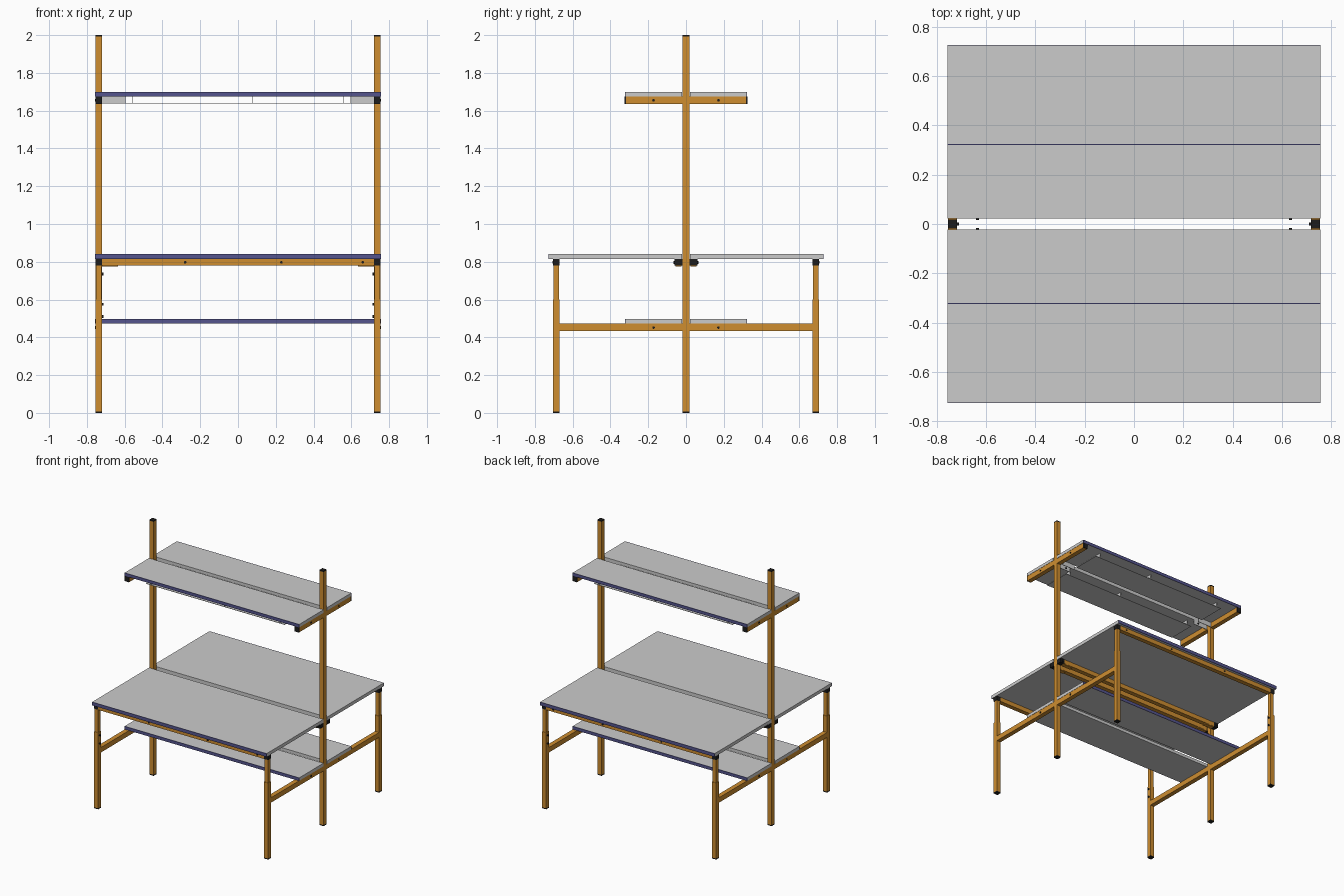
import bpy, bmesh
from mathutils import Matrix, Vector

if "Cube" in bpy.data.objects:
    bpy.data.objects.remove(bpy.data.objects["Cube"])


def material(name, rgb):
    m = bpy.data.materials.new(name)
    m.diffuse_color = (*rgb, 1)
    m.use_nodes = True
    m.node_tree.nodes["Principled BSDF"].inputs["Base Color"].default_value = m.diffuse_color
    return m


ORANGE = material("orange_paint", (0.62, 0.27, 0.03))
BLACK = material("black_plastic", (0.012, 0.012, 0.012))
BLUE = material("blue_edging", (0.09, 0.09, 0.27))


def finish(name, bm, mat):
    me = bpy.data.meshes.new(name)
    bm.to_mesh(me)
    bm.free()
    ob = bpy.data.objects.new(name, me)
    if mat:
        me.materials.append(mat)
    bpy.context.collection.objects.link(ob)
    return ob


def box(name, x, y, z, mat=None):
    """Box spanning the (min, max) pairs x, y and z."""
    lo, hi = [Vector(map(f, (x, y, z))) for f in (min, max)]
    bm = bmesh.new()
    bmesh.ops.create_cube(bm, size=1)
    bm.transform(Matrix.Translation((lo + hi) / 2) @ Matrix.Diagonal((*(hi - lo), 1)))
    return finish(name, bm, mat)


def bolt(name, pos, axis, r=0.007, length=0.008, mat=BLACK):
    bm = bmesh.new()
    bmesh.ops.create_cone(bm, cap_ends=True, segments=12, radius1=r, radius2=r, depth=length)
    turn = Vector((0, 0, 1)).rotation_difference(Vector(axis)).to_matrix().to_4x4()
    bm.transform(Matrix.Translation(pos) @ turn)
    return finish(name, bm, mat)


X, H = 0.737, 0.018        # frame line in x, half tube width
LEG_Y = 0.687


def panel(name, s, depth, z0, z1):
    # board with a blue band on its long outer edge
    box(name, (-0.757, 0.757), (s * 0.022, s * (depth - 0.003)), (z0, z1))
    box(name + "_edging", (-0.757, 0.757), (s * (depth - 0.003), s * depth), (z0, z1), BLUE)


for sx in (-1, 1):
    side = (sx * (X - H), sx * (X + H))
    # tall centre post with cap and foot
    box("centre_post", side, (-H, H), (0.008, 1.992), ORANGE)
    box("post_cap", side, (-H, H), (1.992, 2.0), BLACK)
    box("post_foot", side, (-H, H), (0, 0.008), BLACK)
    bolt("rail_bolt", (sx * (X - H - 0.004), 0, 0.735), (1, 0, 0))
    for sy in (-1, 1):
        # telescopic leg
        box("leg_sleeve", side, (sy * (LEG_Y - H), sy * (LEG_Y + H)), (0.008, 0.6), ORANGE)
        box("leg_foot", side, (sy * (LEG_Y - H), sy * (LEG_Y + H)), (0, 0.008), BLACK)
        box("leg_inner", (sx * (X - 0.015), sx * (X + 0.015)),
            (sy * (LEG_Y - 0.015), sy * (LEG_Y + 0.015)), (0.6, 0.78), ORANGE)
        box("leg_corner", side, (sy * (LEG_Y - H), sy * (LEG_Y + H)), (0.78, 0.814), BLACK)
        for z in (0.51, 0.575):
            bolt("leg_clamp", (sx * (X - H - 0.004), sy * LEG_Y, z), (1, 0, 0))
        # low side rail
        box("side_rail", side, (sy * H, sy * (LEG_Y - H)), (0.433, 0.472), ORANGE)
        # upper shelf arm with end cap
        box("shelf_arm", side, (sy * H, sy * 0.318), (1.635, 1.675), ORANGE)
        box("arm_cap", side, (sy * 0.318, sy * 0.325), (1.635, 1.675), BLACK)
        for z in (0.452, 1.655):
            bolt("shelf_bolt", (sx * (X + H), sy * 0.172, z), (1, 0, 0), length=0.004)
        # bracket plates under the upper shelf and clamp on the centre rail
        box("shelf_bracket", (sx * 0.595, sx * (X - H)), (sy * 0.022, sy * 0.026), (1.637, 1.675))
        bolt("bracket_bolt", (sx * 0.635, sy * 0.02, 1.655), (0, 1, 0), length=0.006)
        box("rail_end", side, (sy * H, sy * 0.06), (0.78, 0.814), BLACK)
        bolt("rail_knob", (sx * X, sy * 0.063, 0.796), (0, 1, 0))
        # gusset under the centre rail
        box("rail_gusset", (sx * 0.635, sx * (X - H)), (sy * 0.024, sy * 0.056), (0.774, 0.78), ORANGE)

for s in (-1, 1):
    panel("table_top", s, 0.727, 0.814, 0.84)
    panel("lower_shelf", s, 0.324, 0.472, 0.496)
    panel("upper_shelf", s, 0.324, 1.675, 1.699)
    # long rails beneath the table tops
    box("outer_rail", (-X + H, X - H), (s * (LEG_Y - H), s * (LEG_Y + H)), (0.78, 0.814), ORANGE)
    box("centre_rail", (-X + H, X - H), (s * 0.022, s * 0.058), (0.78, 0.814), ORANGE)
    for x in (-0.735, -0.28, 0.23, 0.66):
        bolt("outer_rail_bolt", (x, s * (LEG_Y + H), 0.797), (0, 1, 0), length=0.004)
    # thin tray hung beneath the upper shelf
    box("shelf_tray", (-0.6, 0.6), (s * 0.06, s * 0.28), (1.637, 1.64))
    for x in (-0.56, 0.075, 0.56):
        box("tray_hanger", (x - 0.002, x + 0.002), (s * 0.06, s * 0.28), (1.64, 1.675))
